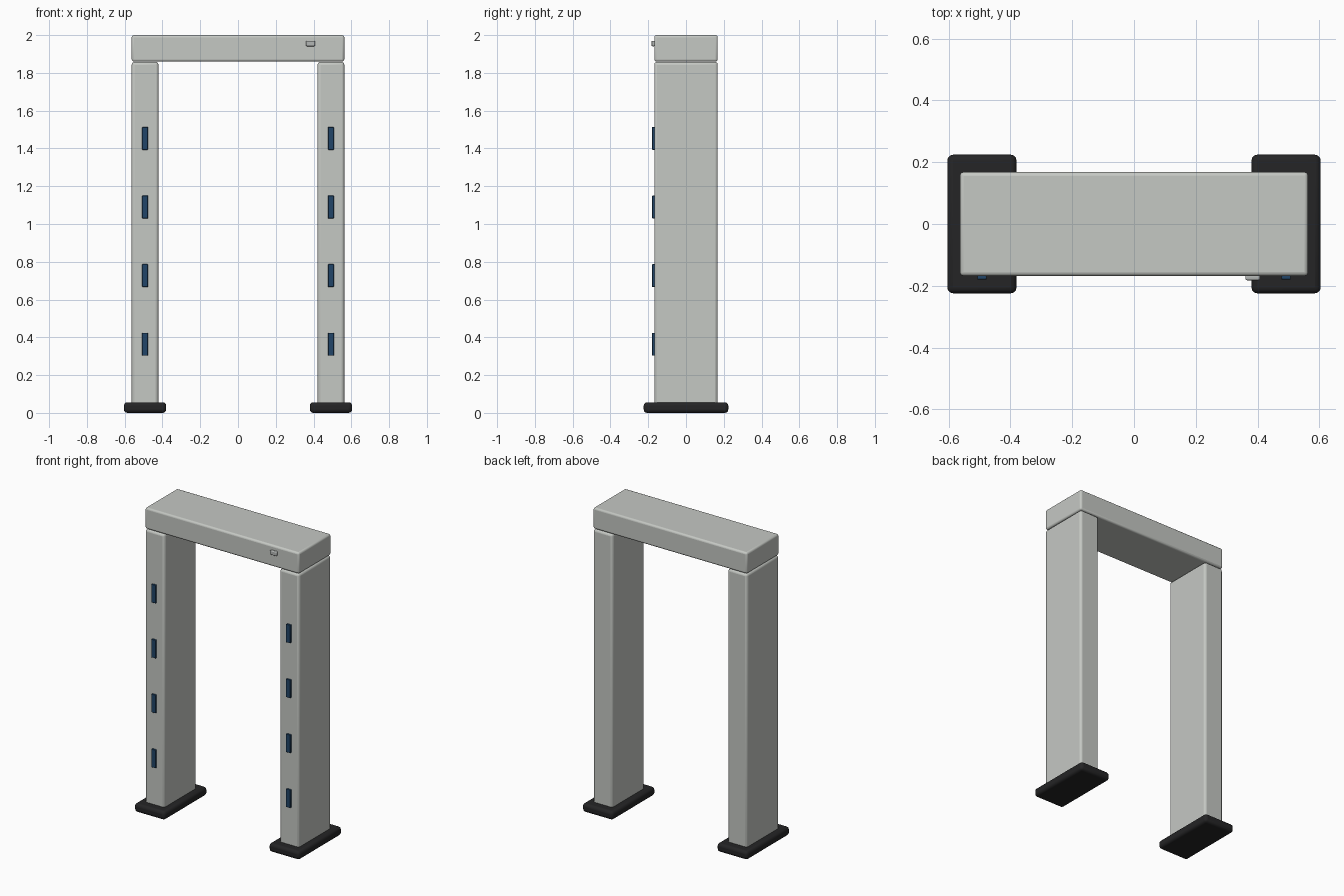
import bpy
import bmesh

if "Cube" in bpy.data.objects:
    bpy.data.objects.remove(bpy.data.objects["Cube"])


def material(name, rgb):
    m = bpy.data.materials.new(name)
    m.diffuse_color = (*rgb, 1)
    m.use_nodes = True
    m.node_tree.nodes["Principled BSDF"].inputs["Base Color"].default_value = m.diffuse_color
    return m


GREY = material("light_grey", (0.56, 0.58, 0.55))
BLACK = material("rubber_black", (0.018, 0.018, 0.019))
BLUE = material("indicator_blue", (0.015, 0.06, 0.14))
BUTTON = material("button_grey", (0.45, 0.47, 0.46))


def box(name, x, y, z, mat, bevel=0.0, segments=3):
    """Rounded box from (min, max) ranges along each axis."""
    bm = bmesh.new()
    bmesh.ops.create_cube(bm, size=1)
    for v in bm.verts:
        v.co = [r[0] + (c + 0.5) * (r[1] - r[0]) for c, r in zip(v.co, (x, y, z))]
    mesh = bpy.data.meshes.new(name)
    bm.to_mesh(mesh)
    bm.free()
    mesh.materials.append(mat)
    obj = bpy.data.objects.new(name, mesh)
    bpy.context.collection.objects.link(obj)
    if bevel:
        mod = obj.modifiers.new("rounded_edges", 'BEVEL')
        mod.width = bevel
        mod.segments = segments
    bpy.ops.object.select_all(action='DESELECT')
    obj.select_set(True)
    bpy.context.view_layer.objects.active = obj
    bpy.ops.object.shade_smooth_by_angle()
    return obj


# Overhead beam
box("top_beam", (-0.563, 0.563), (-0.168, 0.168), (1.86, 2.0), GREY, 0.012)

for side, cx in (("left", -0.492), ("right", 0.492)):
    # Upright panel and its foot
    box(side + "_pillar", (cx - 0.071, cx + 0.071), (-0.168, 0.168), (0.003, 1.858), GREY, 0.015)
    box(side + "_foot", (cx - 0.112, cx + 0.112), (-0.224, 0.224), (0.0, 0.056), BLACK, 0.018)
    # Zone indicator strips on the front
    for i in range(4):
        z = 0.364 + i * 0.363
        box(f"{side}_indicator_{i + 1}", (cx - 0.015, cx + 0.015), (-0.179, -0.165),
            (z - 0.06, z + 0.06), BLUE, 0.001, 1)

# Small control button on the beam
box("control_button", (0.36, 0.408), (-0.182, -0.165), (1.941, 1.97), BUTTON, 0.005)
